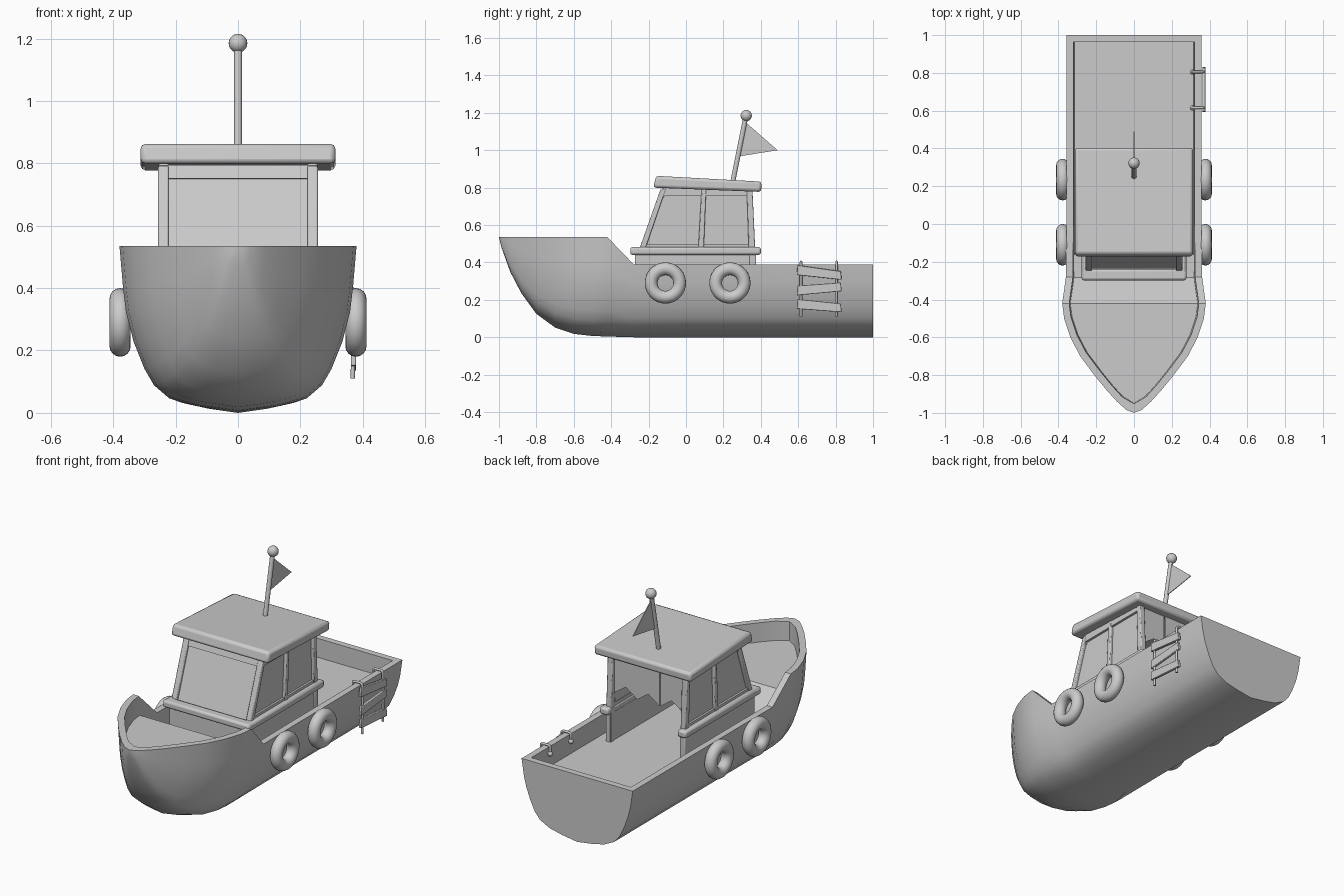
import bpy, bmesh, math
from mathutils import Vector

if "Cube" in bpy.data.objects:
    bpy.data.objects.remove(bpy.data.objects["Cube"])


def finish(obj, name, bevel=0.0, smooth=True):
    obj.name = name
    if bevel:
        m = obj.modifiers.new("bevel", 'BEVEL')
        m.width, m.segments = bevel, 2
    if smooth:
        bpy.ops.object.select_all(action='DESELECT')
        obj.select_set(True)
        bpy.context.view_layer.objects.active = obj
        bpy.ops.object.shade_smooth_by_angle(angle=math.radians(35))
    return obj


def from_bmesh(bm, name, bevel=0.0):
    bmesh.ops.recalc_face_normals(bm, faces=bm.faces)
    me = bpy.data.meshes.new(name)
    bm.to_mesh(me)
    bm.free()
    obj = bpy.data.objects.new(name, me)
    bpy.context.collection.objects.link(obj)
    return finish(obj, name, bevel)


def prism(name, pts, x0, x1, bevel=0.0):
    """Extrude a (y, z) profile from x0 to x1."""
    bm = bmesh.new()
    a = [bm.verts.new((x0, y, z)) for y, z in pts]
    b = [bm.verts.new((x1, y, z)) for y, z in pts]
    n = len(pts)
    bm.faces.new(a)
    bm.faces.new(b)
    for i in range(n):
        bm.faces.new((a[i], a[(i + 1) % n], b[(i + 1) % n], b[i]))
    return from_bmesh(bm, name, bevel)


def box(name, lo, hi, bevel=0.0):
    (x0, y0, z0), (x1, y1, z1) = lo, hi
    return prism(name, [(y0, z0), (y1, z0), (y1, z1), (y0, z1)], x0, x1, bevel)


def rod(name, p, q, r):
    p, q = Vector(p), Vector(q)
    bpy.ops.mesh.primitive_cylinder_add(vertices=16, radius=r, depth=(q - p).length, location=(p + q) / 2)
    o = bpy.context.object
    o.rotation_euler = (q - p).to_track_quat('Z', 'Y').to_euler()
    return finish(o, name)


def ball(name, c, r):
    bpy.ops.mesh.primitive_uv_sphere_add(segments=20, ring_count=12, radius=r, location=c)
    return finish(bpy.context.object, name)


# Hull: stations of (y, half width, keel height, sheer height)
TOP, RIM, DROP = 0.535, 0.037, 0.11
stations = [(-1, 0, TOP, TOP), (-.985, .04, .475, TOP), (-.94, .09, .35, TOP), (-.88, .145, .235, TOP),
            (-.8, .21, .125, TOP), (-.7, .285, .052, TOP), (-.6, .337, .018, TOP), (-.5, .37, .007, TOP),
            (-.42, .38, .004, TOP), (-.28, .373, 0, .39), (0, .37, 0, .39), (1, .37, 0, .39)]
shape = [(0, 0), (.35, .035), (.58, .08), (.71, .16), (.79, .26), (.88, .42), (.945, .6), (.97, .75), (1, 1)]


def width_at(u):
    for (f0, u0), (f1, u1) in zip(shape, shape[1:]):
        if u <= u1 + 1e-6:
            return f0 + (f1 - f0) * (u - u0) / (u1 - u0)
    return 1


def outer_half(y, w, k, t):
    pts = []
    for _, f in shape:
        z = k + (t - k) * f
        pts.append((w * width_at((z - k) / max(TOP - k, 1e-6)), y, z))
    return pts


halves = [outer_half(*s) for s in stations]
rows = []
bm = bmesh.new()
for i, half in enumerate(halves):
    x, y, z = half[-1]
    if i == 0:
        ix, iy = 0, y + .05
    elif i == len(halves) - 1:
        ix, iy = x - RIM, y - RIM
    else:
        a, b = halves[i - 1][-1], halves[i + 1][-1]
        d = Vector((b[0] - a[0], b[1] - a[1])).normalized()
        ix, iy = max(x - d.y * RIM, 0), y + d.x * RIM
        if i == 1:
            ix, iy = .012, -.945
    inner = [(ix, iy, z), (max(ix - .006, 0), iy, z - DROP)]
    right = half + inner
    left = [(-px, py, pz) for px, py, pz in reversed(right[1:])]
    rows.append([bm.verts.new(p) for p in left + right])
n = len(rows[0])
for r0, r1 in zip(rows, rows[1:]):
    for j in range(n):
        k = (j + 1) % n
        bm.faces.new((r0[j], r0[k], r1[k], r1[j]))
s = rows[-1]
bm.faces.new(s[2:-2])                       # transom
bm.faces.new((s[1], s[2], s[-3], s[-2]))    # stern rim
bm.faces.new((s[0], s[1], s[-2], s[-1]))    # inner transom
bmesh.ops.remove_doubles(bm, verts=bm.verts, dist=1e-4)
from_bmesh(bm, "hull")

# Cabin lower walls and front
box("cabin_front_wall", (-.25, -.272, .27), (.25, -.245, .46))
prism("front_window", [(-.236, .47), (-.222, .47), (-.107, .79), (-.121, .79)], -.24, .24)
box("front_rail", (-.278, -.298, .44), (.278, -.24, .482), .012)
prism("front_window_header", [(-.142, .752), (-.118, .745), (-.1, .795), (-.128, .795)], -.25, .25)

for sx, side in ((1, "right"), (-1, "left")):
    # Cabin sides: wall, glass, rail and posts
    box(side + "_cabin_wall", (sx * .225, -.27, .27), (sx * .25, .375, .46))
    prism(side + "_window", [(-.23, .47), (.36, .47), (.345, .79), (-.115, .79)], sx * .228, sx * .24)
    box(side + "_rail", (sx * .222, -.285, .44), (sx * .278, .4, .482), .012)
    posts = {"front": (-.25, -.218, -.107, -.137), "middle": (.065, .095, .108, .083),
             "rear": (.335, .37, .355, .325)}
    for label, (a, b, c, d) in posts.items():
        prism(f"{side}_{label}_post", [(a, .47), (b, .47), (c, .795), (d, .79)], sx * .222, sx * .256, .005)
    box(side + "_door_post", (sx * .222, .34, .27), (sx * .256, .375, .46), .005)
    prism(side + "_header", [(-.135, .755), (.355, .755), (.35, .79), (-.12, .8)], sx * .225, sx * .254)
    prism(side + "_sill", [(-.245, .475), (.368, .475), (.366, .497), (-.236, .497)], sx * .225, sx * .252)

    # Tyre fenders
    for label, y in (("front", -.11), ("rear", .235)):
        bpy.ops.mesh.primitive_torus_add(major_segments=36, minor_segments=16, major_radius=.076,
                                         minor_radius=.034, location=(sx * .378, y, .29),
                                         rotation=(0, math.pi / 2, 0))
        finish(bpy.context.object, f"{side}_{label}_fender")

# Roof
prism("roof", [(-.175, .8), (.402, .777), (.404, .832), (-.16, .863)], -.312, .312, .015)

# Strip curtain in the rear doorway
for i in range(3):
    bm = bmesh.new()
    x0, w = -.222 + i * .148, .144
    pts = [(x0, .8), (x0, .56), (x0 + w / 2, .61), (x0 + w, .56), (x0 + w, .8)]
    bm.faces.new([bm.verts.new((x, .345 + .004 * (i % 2), z)) for x, z in pts])
    from_bmesh(bm, f"curtain_strip_{i}")

# Flag and mast
rod("mast", (0, .25, .83), (0, .32, 1.18), .013)
ball("mast_ball", (0, .322, 1.185), .03)
prism("flag", [(.318, 1.15), (.49, 1.0), (.283, .967)], -.002, .002)

# Rope ladder over the right side
for i, y in enumerate((.615, .805)):
    cu = bpy.data.curves.new("ladder_rope", 'CURVE')
    cu.dimensions = '3D'
    cu.bevel_depth, cu.bevel_resolution = .007, 2
    cu.use_fill_caps = True
    path = [(.31, .36), (.31, .398), (.32, .403), (.36, .403), (.368, .396), (.37, .25), (.368, .11)]
    sp = cu.splines.new('POLY')
    sp.points.add(len(path) - 1)
    for p, (x, z) in zip(sp.points, path):
        p.co = (x, y, z, 1)
    bpy.context.collection.objects.link(bpy.data.objects.new(f"ladder_rope_{i}", cu))
    ball(f"rope_knot_{i}", (.309, y, .355), .014)
for i, (z, tilt) in enumerate(((.345, -.012), (.26, .012), (.168, -.008))):
    prism(f"ladder_rung_{i}", [(.592, z - .024 - tilt), (.832, z - .026 + tilt),
                               (.828, z + .02 + tilt), (.596, z + .028 - tilt)], .362, .378, .003)
